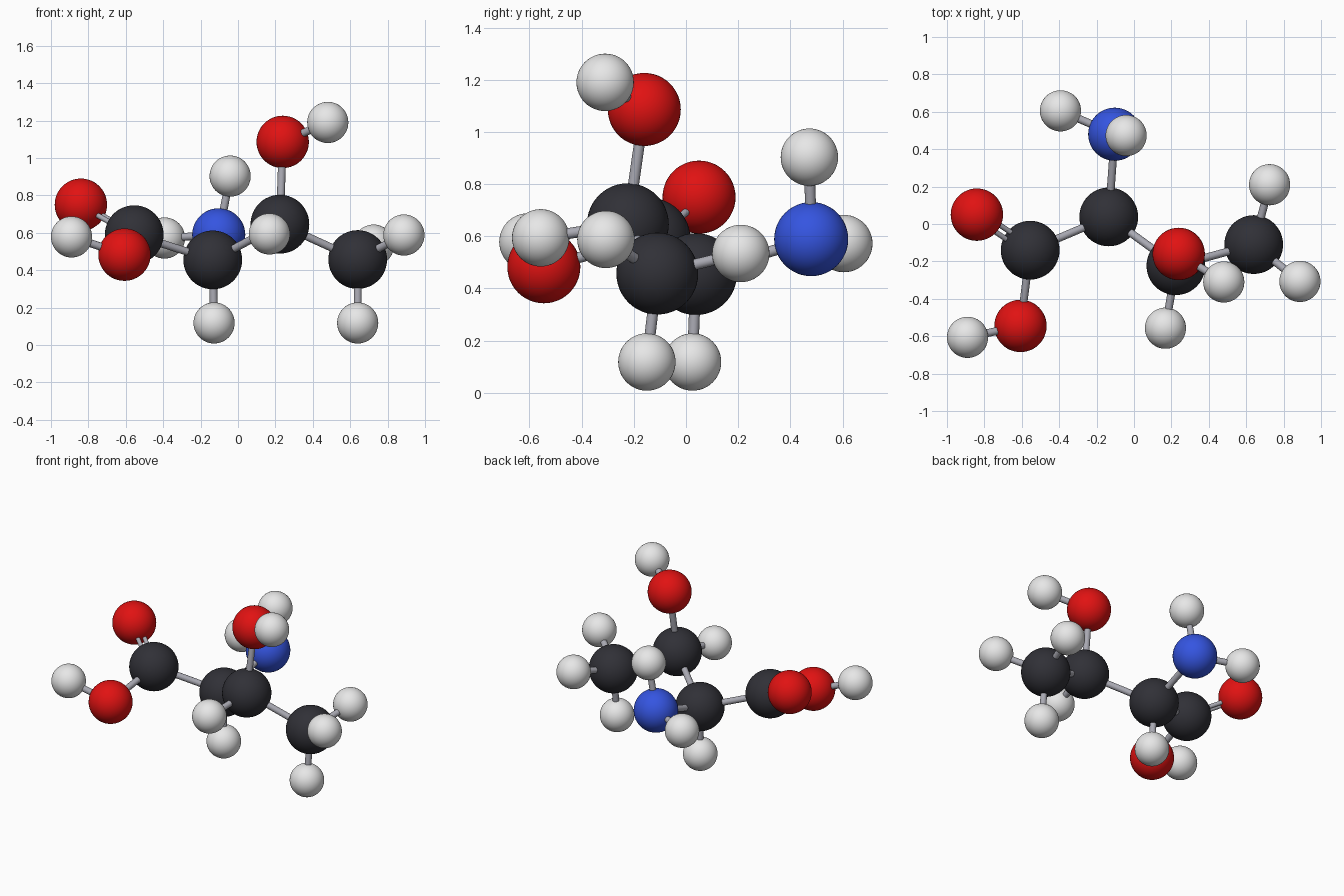
import bpy
from mathutils import Vector

cube = bpy.data.objects.get("Cube")
if cube:
    bpy.data.objects.remove(cube, do_unlink=True)


def material(name, rgb):
    mat = bpy.data.materials.new(name)
    mat.use_nodes = True
    mat.diffuse_color = (*rgb, 1)
    bsdf = next(n for n in mat.node_tree.nodes if n.type == 'BSDF_PRINCIPLED')
    bsdf.inputs["Base Color"].default_value = (*rgb, 1)
    return mat


# Each element has a ball radius and a colour
ELEMENTS = {
    "carbon": (0.157, material("charcoal", (0.03, 0.03, 0.038))),
    "oxygen": (0.14, material("red", (0.75, 0.006, 0.006))),
    "nitrogen": (0.142, material("blue", (0.035, 0.09, 0.75))),
    "hydrogen": (0.11, material("pale grey", (0.8, 0.8, 0.8))),
}
BOND_GREY = material("bond grey", (0.4, 0.4, 0.45))
BOND_RADIUS = 0.021

# Atom name: element and centre
ATOMS = {
    "acid_carbon": ("carbon", (-0.555, -0.14, 0.59)),
    "acid_oxygen": ("oxygen", (-0.84, 0.05, 0.75)),
    "acid_hydroxyl_oxygen": ("oxygen", (-0.607, -0.545, 0.483)),
    "acid_hydrogen": ("hydrogen", (-0.89, -0.606, 0.578)),
    "amine_carbon": ("carbon", (-0.135, 0.038, 0.455)),
    "amine_carbon_hydrogen": ("hydrogen", (-0.128, 0.025, 0.118)),
    "amine_nitrogen": ("nitrogen", (-0.103, 0.48, 0.589)),
    "amine_upper_hydrogen": ("hydrogen", (-0.042, 0.473, 0.903)),
    "amine_side_hydrogen": ("hydrogen", (-0.393, 0.605, 0.572)),
    "alcohol_carbon": ("carbon", (0.224, -0.223, 0.646)),
    "alcohol_carbon_hydrogen": ("hydrogen", (0.168, -0.557, 0.594)),
    "alcohol_oxygen": ("oxygen", (0.239, -0.16, 1.086)),
    "alcohol_hydrogen": ("hydrogen", (0.48, -0.31, 1.19)),
    "methyl_carbon": ("carbon", (0.64, -0.11, 0.457)),
    "methyl_lower_hydrogen": ("hydrogen", (0.64, -0.15, 0.118)),
    "methyl_back_hydrogen": ("hydrogen", (0.725, 0.21, 0.534)),
    "methyl_front_hydrogen": ("hydrogen", (0.887, -0.307, 0.588)),
}

SINGLE_BONDS = [
    ("acid_carbon", "acid_hydroxyl_oxygen"),
    ("acid_hydroxyl_oxygen", "acid_hydrogen"),
    ("acid_carbon", "amine_carbon"),
    ("amine_carbon", "amine_carbon_hydrogen"),
    ("amine_carbon", "amine_nitrogen"),
    ("amine_nitrogen", "amine_upper_hydrogen"),
    ("amine_nitrogen", "amine_side_hydrogen"),
    ("amine_carbon", "alcohol_carbon"),
    ("alcohol_carbon", "alcohol_carbon_hydrogen"),
    ("alcohol_carbon", "alcohol_oxygen"),
    ("alcohol_oxygen", "alcohol_hydrogen"),
    ("alcohol_carbon", "methyl_carbon"),
    ("methyl_carbon", "methyl_lower_hydrogen"),
    ("methyl_carbon", "methyl_back_hydrogen"),
    ("methyl_carbon", "methyl_front_hydrogen"),
]


def centre(name):
    return Vector(ATOMS[name][1])


def finish(name, mat):
    obj = bpy.context.object
    obj.name = name
    obj.data.materials.append(mat)
    bpy.ops.object.shade_smooth_by_angle()


def bond(name, start, end, radius):
    axis = end - start
    bpy.ops.mesh.primitive_cylinder_add(
        vertices=24, radius=radius, depth=axis.length, location=(start + end) / 2,
        rotation=axis.to_track_quat('Z', 'Y').to_euler())
    finish(name, BOND_GREY)


# Atom balls
for name, (element, location) in ATOMS.items():
    radius, mat = ELEMENTS[element]
    bpy.ops.mesh.primitive_uv_sphere_add(
        segments=48, ring_count=24, radius=radius, location=location)
    finish(name, mat)

# Single bond rods
for first, second in SINGLE_BONDS:
    bond(f"bond_{first}_to_{second}", centre(first), centre(second), BOND_RADIUS)

# Double bond: two thinner rods side by side
start, end = centre("acid_carbon"), centre("acid_oxygen")
side = (end - start).cross(Vector((0, 0, 1))).normalized()
for label, sign in (("front", -1), ("back", 1)):
    shift = side * sign * 0.022
    bond(f"double_bond_{label}_rod", start + shift, end + shift, 0.014)
